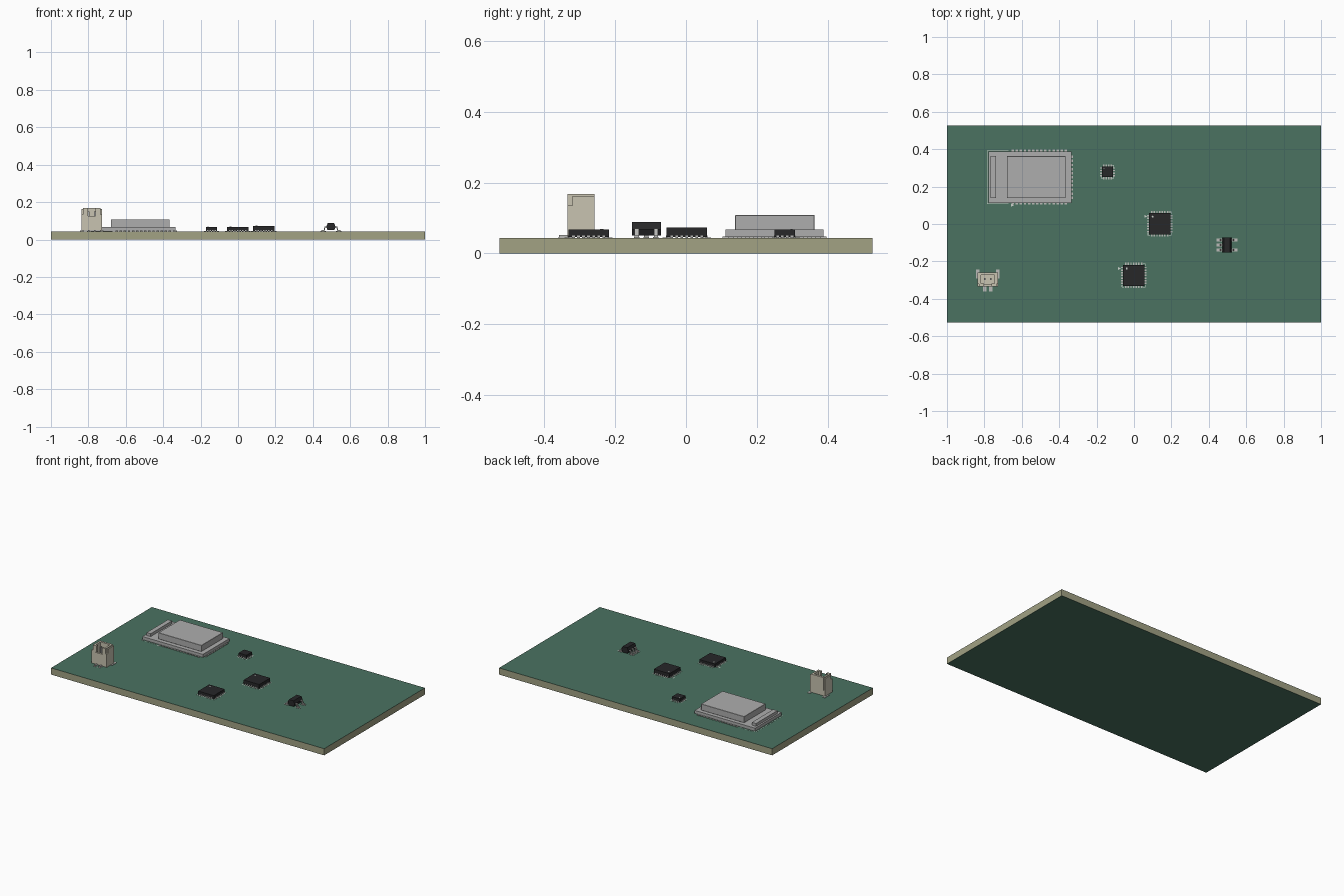
import bpy, bmesh
from mathutils import Vector

if "Cube" in bpy.data.objects:
    bpy.data.objects.remove(bpy.data.objects["Cube"])

def mat(name, c):
    m = bpy.data.materials.new(name)
    m.diffuse_color = (*c, 1)
    m.use_nodes = True
    m.node_tree.nodes["Principled BSDF"].inputs["Base Color"].default_value = m.diffuse_color
    return m

GREEN = mat("solder_mask", (0.07, 0.17, 0.12))
CORE = mat("board_core", (0.36, 0.36, 0.23))
BLACK = mat("chip_plastic", (0.02, 0.02, 0.022))
METAL = mat("tin", (0.5, 0.5, 0.48))
SHIELD = mat("shield_metal", (0.42, 0.42, 0.42))
CREAM = mat("connector_plastic", (0.58, 0.55, 0.44))
WHITE = mat("silkscreen", (0.62, 0.66, 0.62))
TOP = 0.044  # board surface height

def finish(name, bm, m):
    bmesh.ops.recalc_face_normals(bm, faces=bm.faces)
    me = bpy.data.meshes.new(name)
    bm.to_mesh(me)
    bm.free()
    o = bpy.data.objects.new(name, me)
    bpy.context.collection.objects.link(o)
    me.materials.append(m)
    return o

def boxes(name, lst, m, bevel=0):
    """One object from boxes given as (x0, x1, y0, y1, z0, z1)."""
    bm = bmesh.new()
    for x0, x1, y0, y1, z0, z1 in lst:
        vs = bmesh.ops.create_cube(bm, size=1)["verts"]
        for v in vs:
            v.co = Vector((x0 if v.co.x < 0 else x1, y0 if v.co.y < 0 else y1, z0 if v.co.z < 0 else z1))
    if bevel:
        bmesh.ops.bevel(bm, geom=bm.edges[:], offset=bevel, segments=1, affect='EDGES')
    return finish(name, bm, m)

def extrude_xz(name, profile, spans, m):
    """Extrude an x-z outline along y once per (y0, y1) span."""
    bm = bmesh.new()
    for y0, y1 in spans:
        f = bm.faces.new([bm.verts.new((x, y0, z)) for x, z in profile])
        r = bmesh.ops.extrude_face_region(bm, geom=[f])
        for v in r["geom"]:
            if isinstance(v, bmesh.types.BMVert):
                v.co.y = y1
    return finish(name, bm, m)

def disc(name, x, y, z, r, m):
    bm = bmesh.new()
    bmesh.ops.create_cone(bm, cap_ends=True, segments=16, radius1=r, radius2=r, depth=0.001)
    bmesh.ops.translate(bm, verts=bm.verts[:], vec=(x, y, z))
    return finish(name, bm, m)

def rect(cx, cy, hx, hy, z0, z1):
    return (cx - hx, cx + hx, cy - hy, cy + hy, z0, z1)

# Circuit board: core between two solder mask sheets
boxes("board_core", [(-1, 1, -0.527, 0.527, 0.001, TOP - 0.001)], CORE)
boxes("top_mask", [(-1, 1, -0.527, 0.527, TOP - 0.001, TOP)], GREEN)
boxes("bottom_mask", [(-1, 1, -0.527, 0.527, 0, 0.001)], GREEN)

# Square leadless chips with contacts around the edge
def flat_chip(name, cx, cy, h, top, n, pitch, four_sides=True):
    boxes(name + "_body", [rect(cx, cy, h, h, TOP + 0.002, top)], BLACK)
    pads, terms = [], []
    for i in range(n):
        d = (i - (n - 1) / 2) * pitch
        w = pitch * 0.27
        for s in (-1, 1):
            pads.append(rect(cx + s * (h + 0.001), cy + d, 0.01, w, TOP, TOP + 0.001))
            terms.append(rect(cx + s * (h - 0.006), cy + d, 0.007, w, TOP + 0.001, TOP + 0.007))
            if four_sides:
                pads.append(rect(cx + d, cy + s * (h + 0.001), w, 0.01, TOP, TOP + 0.001))
                terms.append(rect(cx + d, cy + s * (h - 0.006), w, 0.007, TOP + 0.001, TOP + 0.007))
    boxes(name + "_pads", pads, METAL)
    boxes(name + "_contacts", terms, METAL)
    disc(name + "_pin_dot", cx - h * 0.65, cy + h * 0.65, top + 0.0003, h * 0.09, WHITE)
    # silkscreen corner brackets
    marks = []
    e = h + 0.005
    for sx in (-1, 1):
        for sy in (-1, 1):
            if (sx, sy) == (-1, 1):
                continue
            marks.append(rect(cx + sx * (e - 0.005), cy + sy * e, 0.006, 0.0015, TOP, TOP + 0.0008))
            marks.append(rect(cx + sx * e, cy + sy * (e - 0.005), 0.0015, 0.006, TOP, TOP + 0.0008))
    boxes(name + "_corner_marks", marks, WHITE)

flat_chip("lower_chip", -0.002, -0.275, 0.057, 0.068, 7, 0.0142)
flat_chip("upper_chip", 0.137, 0.002, 0.057, 0.073, 7, 0.0142)
flat_chip("small_sensor", -0.142, 0.279, 0.029, 0.068, 4, 0.0135)

# Triangular pin-one marks beside the chips and the module
def pin_mark(name, x, y):
    bm = bmesh.new()
    z = TOP + 0.0008
    bm.faces.new([bm.verts.new(p) for p in ((x - 0.008, y + 0.008, z), (x - 0.008, y - 0.008, z), (x + 0.008, y, z))])
    return finish(name, bm, WHITE)

pin_mark("lower_chip_mark", -0.077, -0.238)
pin_mark("upper_chip_mark", 0.063, 0.041)
pin_mark("module_mark", -0.65, 0.1)

# Five-lead regulator with bevelled body and gull-wing leads
rx, ry = 0.497, -0.112
half = [(-0.018, 0.05), (-0.025, 0.068), (-0.017, 0.088)]
prof = [(rx + x, z) for x, z in half] + [(rx - x, z) for x, z in reversed(half)]
extrude_xz("regulator_body", prof, [(ry - 0.041, ry + 0.041)], BLACK)
lead = [(0.018, 0.07), (0.034, 0.07), (0.038, 0.051), (0.05, 0.051), (0.05, 0.046),
        (0.034, 0.046), (0.030, 0.064), (0.018, 0.064)]
for side, s, offs in (("left", -1, (-0.027, 0, 0.027)), ("right", 1, (-0.027, 0.027))):
    extrude_xz("regulator_leads_" + side, [(rx + s * x, z) for x, z in lead],
               [(ry + o - 0.006, ry + o + 0.006) for o in offs], METAL)
    boxes("regulator_pads_" + side,
          [rect(rx + s * 0.042, ry + o, 0.015, 0.008, TOP, TOP + 0.002) for o in offs], METAL)

# Radio module: carrier, shield can with stepped lid, raised antenna bar, edge pads
boxes("module_carrier", [(-0.778, -0.335, 0.112, 0.388, TOP + 0.003, 0.067)], SHIELD)
boxes("module_shield", [(-0.68, -0.365, 0.139, 0.363, 0.067, 0.108)], SHIELD, 0.001)
boxes("module_antenna", [(-0.767, -0.737, 0.139, 0.363, 0.067, 0.086)], SHIELD)
pads = []
for i in range(14):
    x = -0.648 + i * 0.0218
    for y in (0.112, 0.388):
        pads.append(rect(x, y, 0.0065, 0.009, TOP, TOP + 0.004))
for i in range(11):
    pads.append(rect(-0.335, 0.141 + i * 0.0218, 0.009, 0.0065, TOP, TOP + 0.004))
boxes("module_edge_pads", pads, METAL)
boxes("module_outline", [(-0.785, -0.783, 0.107, 0.393, TOP, TOP + 0.0008),
                         (-0.785, -0.67, 0.107, 0.109, TOP, TOP + 0.0008),
                         (-0.785, -0.67, 0.391, 0.393, TOP, TOP + 0.0008)], WHITE)

# Upright two-pin connector: floor, walls with a notched front, side ears
jx = -0.782
b, t = TOP + 0.003, 0.168
shell = [rect(jx, -0.297, 0.046, 0.038, b, 0.085),
         rect(jx, -0.265, 0.046, 0.007, 0.085, t),
         rect(jx, -0.328, 0.046, 0.007, 0.085, 0.125)]
for s in (-1, 1):
    shell += [rect(jx + s * 0.041, -0.297, 0.006, 0.038, 0.085, t),
              rect(jx + s * 0.029, -0.326, 0.008, 0.0075, 0.125, t),
              rect(jx + s * 0.05, -0.29, 0.005, 0.031, b, t - 0.006),
              rect(jx + s * 0.05, -0.325, 0.005, 0.01, b, 0.135)]
boxes("connector_shell", shell, CREAM)
boxes("connector_pins", [rect(jx + s * 0.016, -0.294, 0.005, 0.005, 0.085, 0.15) for s in (-1, 1)], METAL)
boxes("connector_feet", [rect(jx + s * 0.016, -0.345, 0.005, 0.013, TOP + 0.001, TOP + 0.008) for s in (-1, 1)], METAL)
boxes("connector_pads", [rect(jx + s * 0.016, -0.345, 0.009, 0.016, TOP, TOP + 0.001) for s in (-1, 1)]
      + [rect(jx + s * 0.054, -0.268, 0.01, 0.024, TOP, TOP + 0.003) for s in (-1, 1)], METAL)
